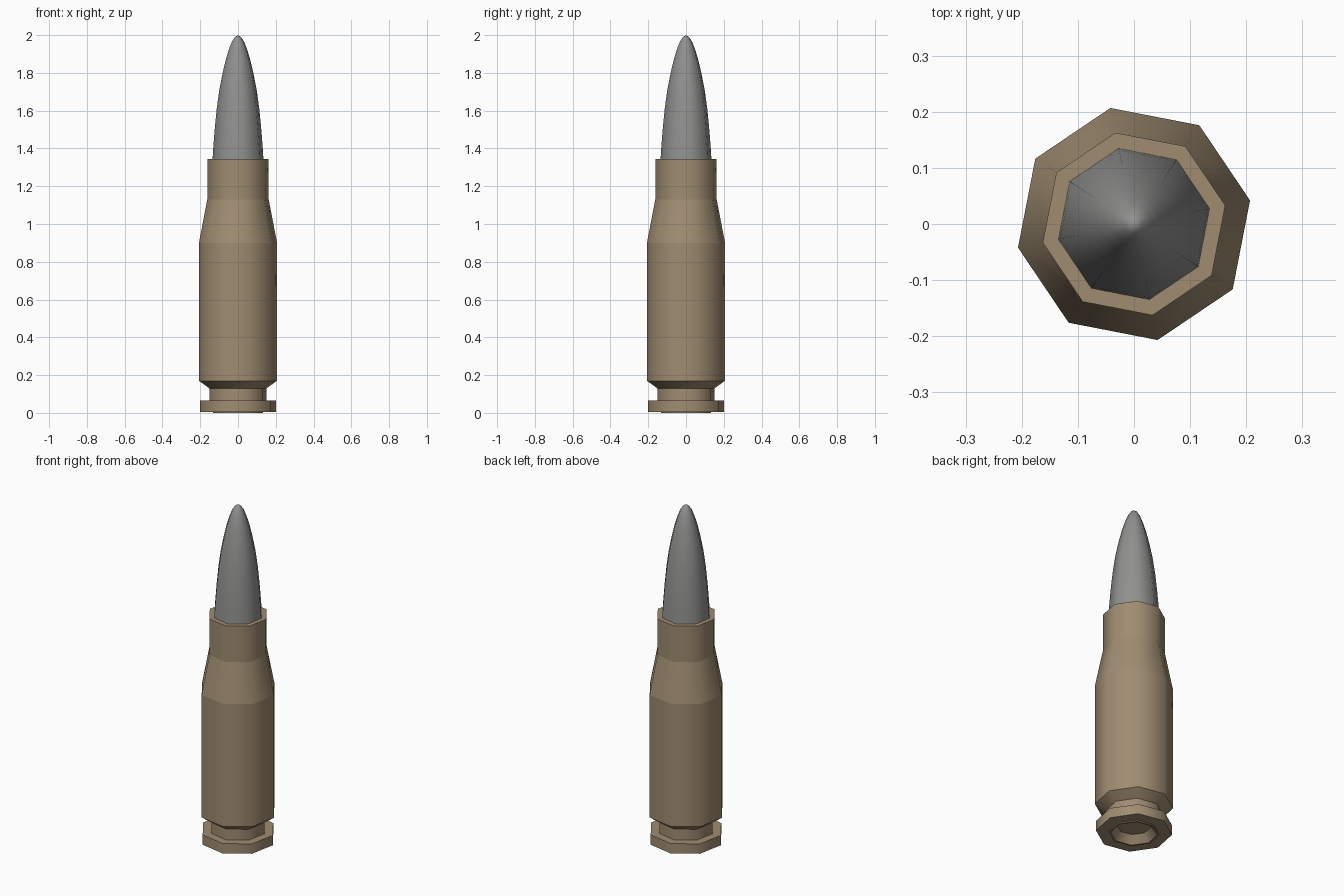
import bpy, bmesh, math

cube = bpy.data.objects.get("Cube")
if cube:
    bpy.data.objects.remove(cube)

SIDES = 8
TURN = math.radians(11.5)


def material(name, rgb):
    mat = bpy.data.materials.new(name)
    mat.use_nodes = True
    mat.diffuse_color = (*rgb, 1)
    mat.node_tree.nodes["Principled BSDF"].inputs["Base Color"].default_value = (*rgb, 1)
    return mat


def lathe(name, profile, mat, sharp_rings):
    """Revolve (radius, height) points about z; a zero radius closes to a point."""
    bm = bmesh.new()
    rings = []
    for r, z in profile:
        count = SIDES if r > 0 else 1
        angles = [TURN + math.tau * i / SIDES for i in range(count)]
        rings.append([bm.verts.new((r * math.cos(a), r * math.sin(a), z)) for a in angles])
    for low, high in zip(rings, rings[1:]):
        for i in range(SIDES):
            j = (i + 1) % SIDES
            if len(low) == 1:
                bm.faces.new((low[0], high[j], high[i]))
            elif len(high) == 1:
                bm.faces.new((low[i], low[j], high[0]))
            else:
                bm.faces.new((low[i], low[j], high[j], high[i]))
    for face in bm.faces:
        face.smooth = True
    # Keep crisp horizontal creases while the sides shade round
    if sharp_rings:
        for edge in bm.edges:
            a, b = edge.verts
            if abs(a.co.z - b.co.z) < 1e-5 and abs(a.co.length - b.co.length) < 1e-5:
                edge.smooth = False
    mesh = bpy.data.meshes.new(name)
    bm.to_mesh(mesh)
    bm.free()
    mesh.materials.append(mat)
    obj = bpy.data.objects.new(name, mesh)
    bpy.context.collection.objects.link(obj)
    return obj


brass = material("dull brass", (0.35, 0.265, 0.167))
lead = material("lead grey", (0.28, 0.28, 0.275))

# Case: recessed base, rim, groove, body, shoulder, neck and mouth
lathe("case", [
    (0, 0.045), (0.09, 0.045), (0.125, 0.0), (0.135, 0.0), (0.135, 0.006),
    (0.205, 0.006), (0.205, 0.065), (0.155, 0.065), (0.155, 0.13),
    (0.211, 0.17), (0.211, 0.9), (0.166, 1.13), (0.166, 1.345), (0.13, 1.345),
], brass, True)

# Pointed tip seated in the mouth
lathe("tip", [
    (0.138, 1.335), (0.134, 1.4), (0.126, 1.5), (0.115, 1.61), (0.101, 1.71),
    (0.083, 1.8), (0.066, 1.87), (0.049, 1.925), (0.033, 1.965), (0.016, 1.99), (0, 2.0),
], lead, False)
